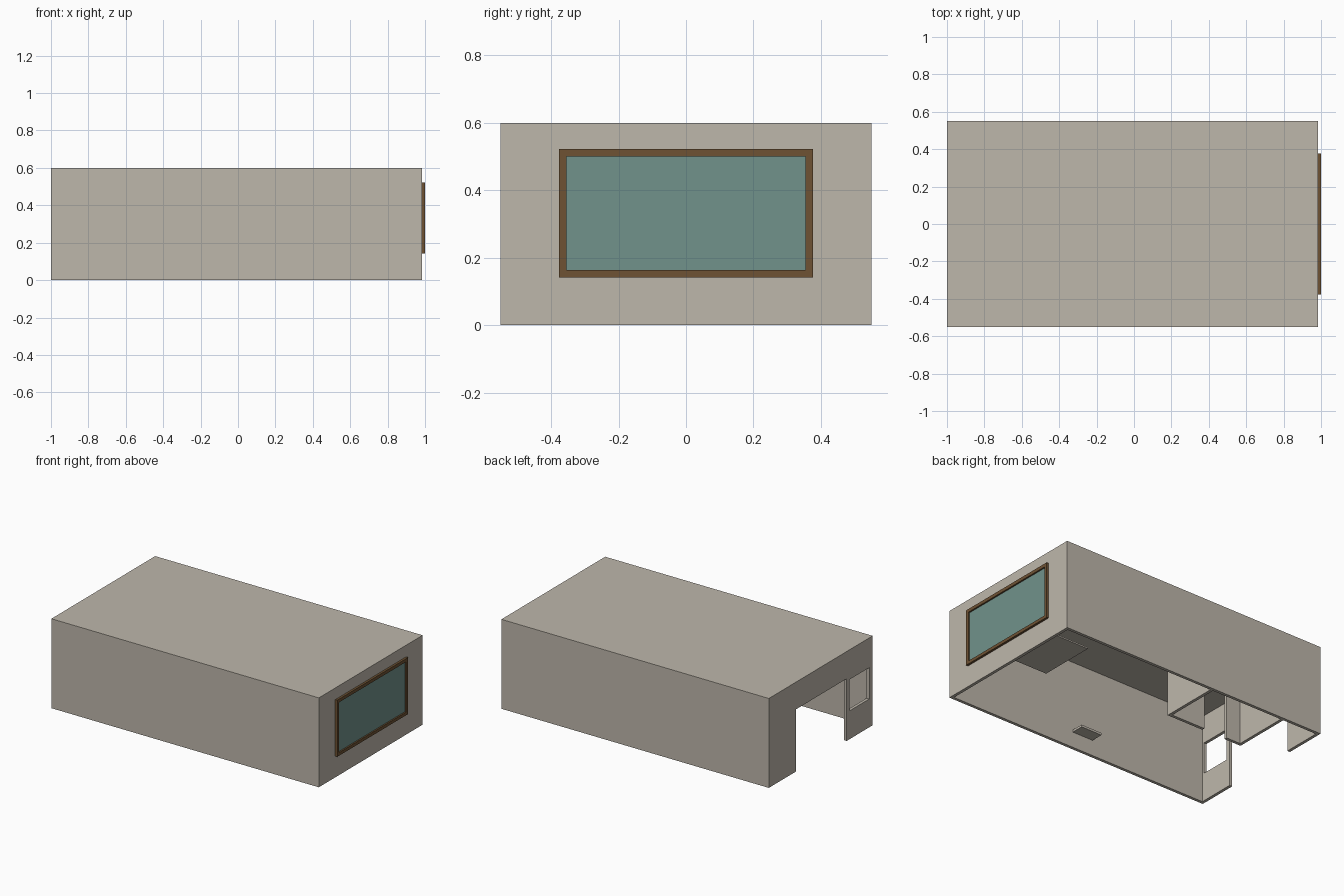
import bpy, bmesh

if "Cube" in bpy.data.objects:
    bpy.data.objects.remove(bpy.data.objects["Cube"])


def material(name, rgb):
    m = bpy.data.materials.new(name)
    m.diffuse_color = (*rgb, 1)
    m.use_nodes = True
    m.node_tree.nodes["Principled BSDF"].inputs["Base Color"].default_value = m.diffuse_color
    return m


PLASTER = material("warm_grey_plaster", (0.515, 0.474, 0.407))
WOOD = material("brown_wood", (0.156, 0.085, 0.034))
GLASS = material("teal_glass", (0.165, 0.288, 0.258))


def box(name, x, y, z, mat):
    """Box from (min, max) ranges on each axis."""
    bm = bmesh.new()
    bmesh.ops.create_cube(bm, size=1)
    for v in bm.verts:
        v.co = [r[0] if c < 0 else r[1] for c, r in zip(v.co, (x, y, z))]
    me = bpy.data.meshes.new(name)
    bm.to_mesh(me)
    bm.free()
    me.materials.append(mat)
    ob = bpy.data.objects.new(name, me)
    bpy.context.collection.objects.link(ob)
    return ob


def cut(ob, name, x, y, z):
    """Cut a box-shaped opening, then remove the cutter."""
    c = box(name, x, y, z, PLASTER)
    c.hide_render = True
    mod = ob.modifiers.new(name, 'BOOLEAN')
    mod.operation, mod.object, mod.solver = 'DIFFERENCE', c, 'EXACT'
    bpy.context.view_layer.objects.active = ob
    bpy.ops.object.modifier_apply(modifier=name)
    bpy.data.objects.remove(c)


T = 0.02          # wall thickness
X0, X1 = -1.0, 0.985
Y, H = 0.55, 0.6

# Outer shell: four walls and flat roof, open underneath
shell = box("walls_and_roof", (X0, X1), (-Y, Y), (0, H), PLASTER)
cut(shell, "room_space", (X0 + T, X1 - T), (-Y + T, Y - T), (-0.1, H - 0.012))
cut(shell, "entry_opening", (X0 - 0.1, X0 + 0.05), (-0.275, 0.264), (-0.1, 0.417))
cut(shell, "side_opening", (X0 - 0.1, X0 + 0.05), (-0.515, -0.305), (0.19, 0.40))
cut(shell, "window_opening", (X1 - 0.05, X1 + 0.05), (-0.355, 0.355), (0.163, 0.5))

# Large window: wooden frame and pane
frame = box("window_frame", (X1 - T, 1.0), (-0.376, 0.376), (0.142, 0.522), WOOD)
cut(frame, "pane_opening", (0.9, 1.1), (-0.355, 0.355), (0.163, 0.5))
cut(frame, "wall_notch", (0.9, X1), (-0.5, 0.5), (0.05, 0.6))
box("window_pane", (0.982, 0.99), (-0.356, 0.356), (0.162, 0.501), GLASS)

# Inner room: two cross walls and a front wall with a doorway
top = H - 0.012
for name, x in (("inner_wall_right", (-0.174, -0.154)),
                ("inner_wall_left", (-0.725, -0.705))):
    box(name, x, (0.15, Y - T), (0, top), PLASTER)
front = box("inner_wall_front", (-0.725, -0.154), (0.13, 0.15), (0, top), PLASTER)
cut(front, "inner_doorway", (-0.6, -0.425), (0.1, 0.2), (-0.1, 0.417))

# Fixed table under the window and a small wall shelf
box("window_table", (0.525, X1 - T), (-0.195, 0.195), (0.18, 0.19), PLASTER)
box("wall_shelf", (-0.12, 0.035), (-Y + T, -0.447), (0.105, 0.12), PLASTER)
